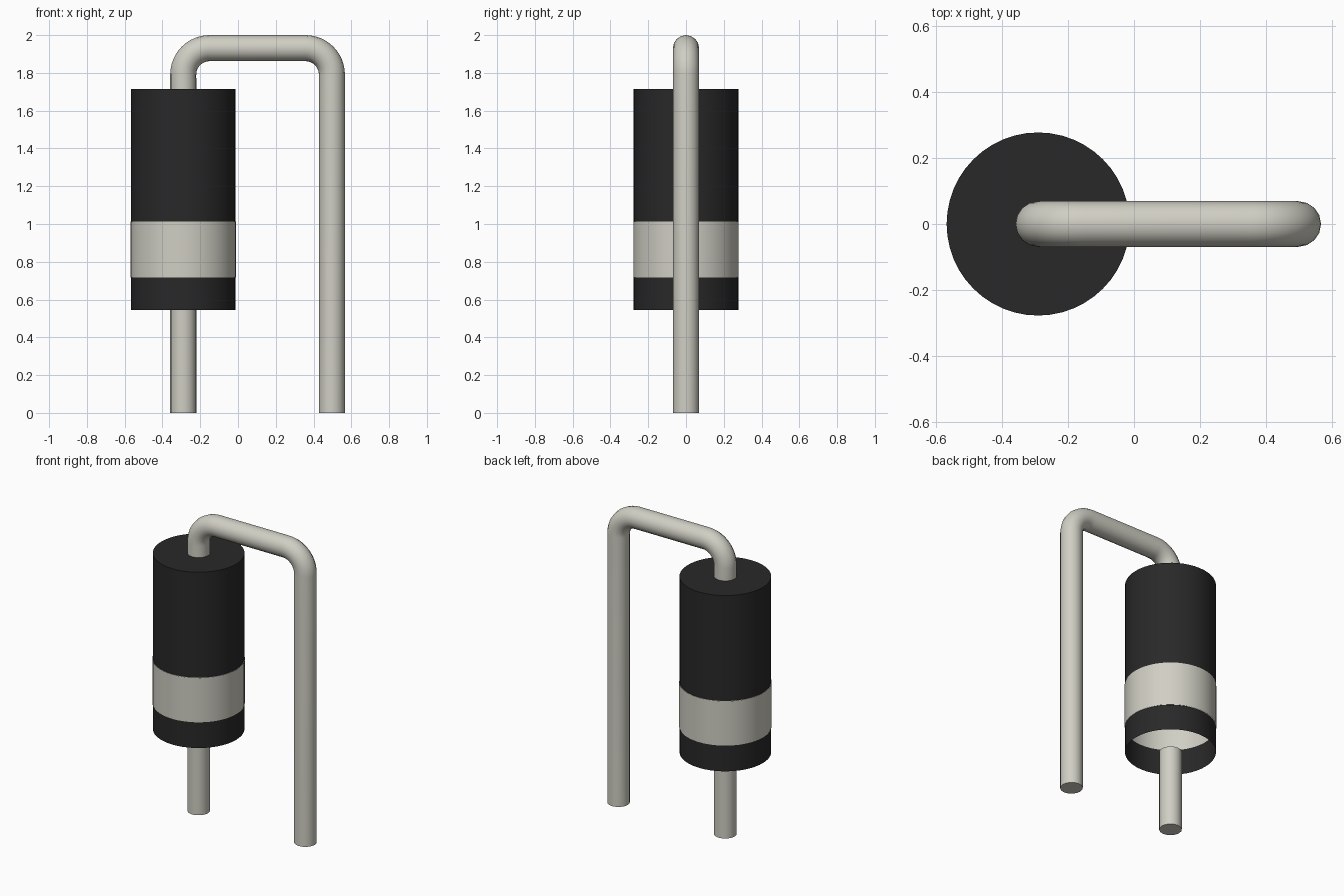
import bpy
import bmesh
from math import pi, sin, cos

cube = bpy.data.objects.get("Cube")
if cube:
    bpy.data.objects.remove(cube)

BODY_X, LEG_X = -0.29, 0.497     # axes of the body and of the free leg
BODY_R, WIRE_R = 0.277, 0.069
BASE_Z, BAND_Z0, BAND_Z1, TOP_Z = 0.545, 0.717, 1.014, 1.716
WIRE_TOP = 2 - WIRE_R
BEND_R = 0.14


def material(name, color):
    m = bpy.data.materials.new(name)
    m.use_nodes = True
    m.diffuse_color = (*color, 1)
    bsdf = m.node_tree.nodes["Principled BSDF"]
    bsdf.inputs["Base Color"].default_value = (*color, 1)
    bsdf.inputs["Roughness"].default_value = 0.6
    return m


black = material("black plastic", (0.022, 0.0215, 0.0215))
metal = material("grey metal", (0.63, 0.62, 0.55))


def smooth(obj):
    bpy.ops.object.select_all(action="DESELECT")
    obj.select_set(True)
    bpy.context.view_layer.objects.active = obj
    bpy.ops.object.shade_smooth_by_angle(angle=pi / 6)


def shell(name, radius, z0, z1, mat, top=False):
    """Open cylinder wall around the body axis, optionally closed on top."""
    bm = bmesh.new()
    rim = bmesh.ops.create_circle(bm, segments=48, radius=radius)["verts"]
    bmesh.ops.translate(bm, verts=rim, vec=(BODY_X, 0, z0))
    ext = bmesh.ops.extrude_edge_only(bm, edges=bm.edges[:])["geom"]
    upper = [v for v in ext if isinstance(v, bmesh.types.BMVert)]
    bmesh.ops.translate(bm, verts=upper, vec=(0, 0, z1 - z0))
    if top:
        bmesh.ops.contextual_create(
            bm, geom=[e for e in ext if isinstance(e, bmesh.types.BMEdge)])
    bmesh.ops.recalc_face_normals(bm, faces=bm.faces[:])
    # Make the wall face outwards
    wall = next(f for f in bm.faces if len(f.verts) == 4)
    if wall.normal.x * (wall.calc_center_median().x - BODY_X) \
            + wall.normal.y * wall.calc_center_median().y < 0:
        bmesh.ops.reverse_faces(bm, faces=bm.faces[:])
    mesh = bpy.data.meshes.new(name)
    bm.to_mesh(mesh)
    bm.free()
    mesh.materials.append(mat)
    obj = bpy.data.objects.new(name, mesh)
    bpy.context.collection.objects.link(obj)
    smooth(obj)


def wire(name, points):
    """Round capped wire along a path in the XZ plane."""
    curve = bpy.data.curves.new(name, "CURVE")
    curve.dimensions = "3D"
    curve.bevel_depth = WIRE_R
    curve.bevel_resolution = 6
    curve.use_fill_caps = True
    spline = curve.splines.new("POLY")
    spline.points.add(len(points) - 1)
    for p, (x, z) in zip(spline.points, points):
        p.co = (x, 0, z, 1)
    curve.materials.append(metal)
    obj = bpy.data.objects.new(name, curve)
    bpy.context.collection.objects.link(obj)
    bpy.ops.object.select_all(action="DESELECT")
    obj.select_set(True)
    bpy.context.view_layer.objects.active = obj
    bpy.ops.object.convert(target="MESH")
    smooth(bpy.context.view_layer.objects.active)


def bend(cx, start, end, steps=12):
    """Quarter arc of the wire path."""
    angles = [start + (end - start) * i / steps for i in range(steps + 1)]
    return [(cx + BEND_R * cos(a), WIRE_TOP - BEND_R + BEND_R * sin(a))
            for a in angles]


# Hollow body with a ring band near the lower end
shell("body_upper", BODY_R, BAND_Z1, TOP_Z, black, top=True)
shell("body_band", BODY_R + 0.002, BAND_Z0, BAND_Z1, metal)
shell("body_lower", BODY_R, BASE_Z, BAND_Z0, black)

# Straight lower lead, and the upper lead bent over to the free leg
wire("lower_lead", [(BODY_X, 0), (BODY_X, BASE_Z)])
wire("upper_lead", [(BODY_X, TOP_Z - 0.005)]
     + bend(BODY_X + BEND_R, pi, pi / 2)
     + bend(LEG_X - BEND_R, pi / 2, 0)
     + [(LEG_X, 0)])
